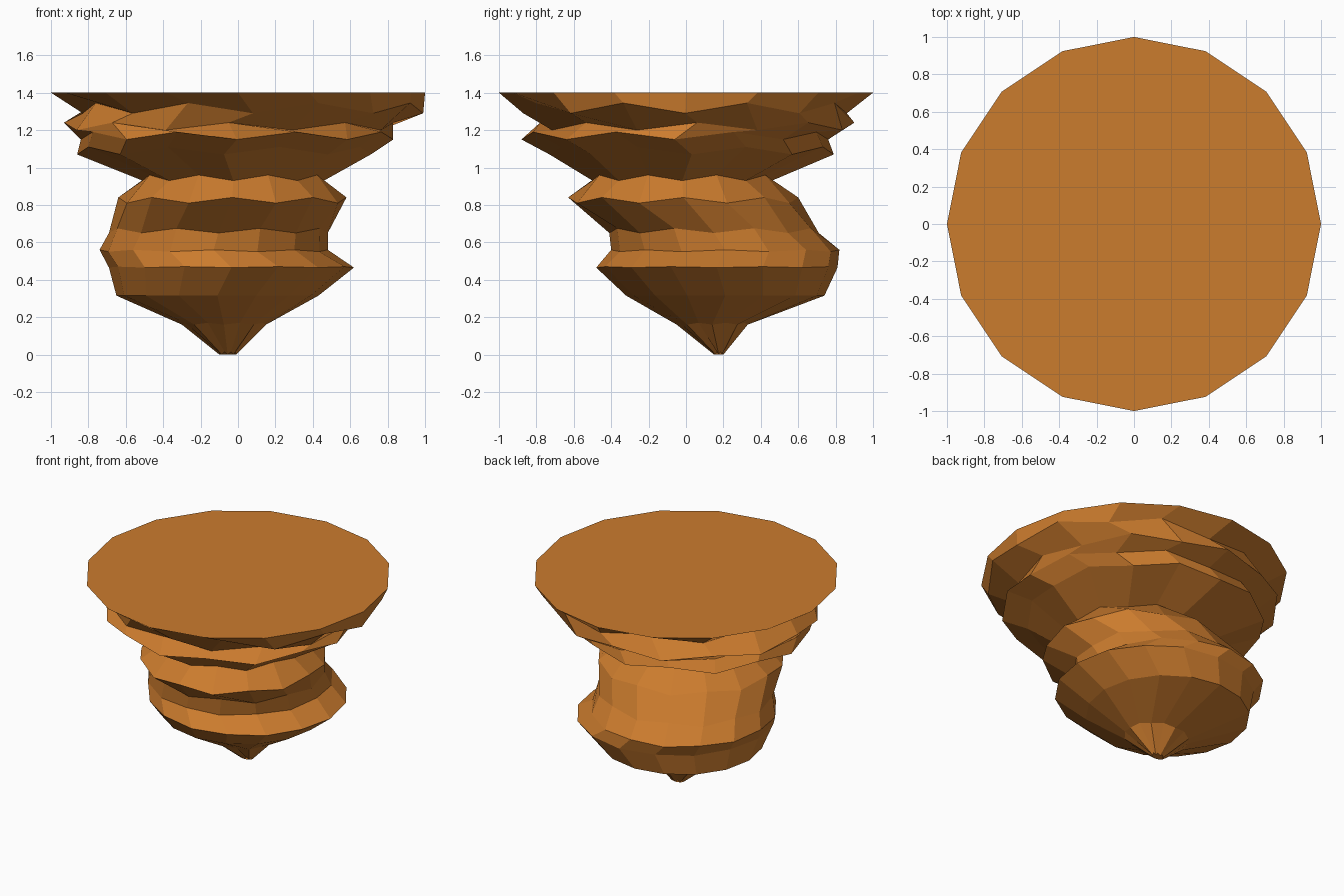
import bpy, bmesh, math

if "Cube" in bpy.data.objects:
    bpy.data.objects.remove(bpy.data.objects["Cube"])

SIDES = 16
# Rock rings: x min, x max, y min, y max, z of even corners, z of odd corners
RINGS = [
    (-1.00, 1.00, -1.00, 1.00, 1.40, 1.40),
    (-0.83, 0.99, -0.87, 0.86, 1.29, 1.345),
    (-0.93, 0.83, -0.78, 0.90, 1.24, 1.20),
    (-0.84, 0.83, -0.88, 0.76, 1.15, 1.19),
    (-0.86, 0.71, -0.73, 0.79, 1.07, 1.11),
    (-0.51, 0.46, -0.50, 0.46, 0.93, 0.96),
    (-0.64, 0.58, -0.63, 0.60, 0.84, 0.81),
    (-0.69, 0.48, -0.41, 0.71, 0.65, 0.675),
    (-0.74, 0.48, -0.40, 0.82, 0.56, 0.55),
    (-0.69, 0.62, -0.48, 0.81, 0.465, 0.47),
    (-0.65, 0.43, -0.32, 0.74, 0.315, 0.315),
    (-0.30, 0.15, -0.05, 0.33, 0.16, 0.17),
    (-0.10, -0.01, 0.15, 0.20, 0.00, 0.015),
]

bm = bmesh.new()
loops = []
for x0, x1, y0, y1, ze, zo in RINGS:
    loop = []
    for i in range(SIDES):
        a = 2 * math.pi * i / SIDES
        loop.append(bm.verts.new(((x0 + x1) / 2 + (x1 - x0) / 2 * math.cos(a),
                                  (y0 + y1) / 2 + (y1 - y0) / 2 * math.sin(a),
                                  zo if i % 2 else ze)))
    loops.append(loop)

# Flat top, faceted sides and tip
bm.faces.new(loops[0])
for up, low in zip(loops, loops[1:]):
    for i in range(SIDES):
        j = (i + 1) % SIDES
        bm.faces.new((up[i], low[i], low[j], up[j]))
bm.faces.new(loops[-1][::-1])
bmesh.ops.recalc_face_normals(bm, faces=bm.faces)

mesh = bpy.data.meshes.new("floating_rock")
bm.to_mesh(mesh)
bm.free()
rock = bpy.data.objects.new("floating_rock", mesh)
bpy.context.collection.objects.link(rock)

# Orange-brown stone
mat = bpy.data.materials.new("orange_stone")
mat.diffuse_color = (0.60, 0.20, 0.027, 1)
mat.use_nodes = True
mat.node_tree.nodes["Principled BSDF"].inputs["Base Color"].default_value = mat.diffuse_color
mesh.materials.append(mat)
